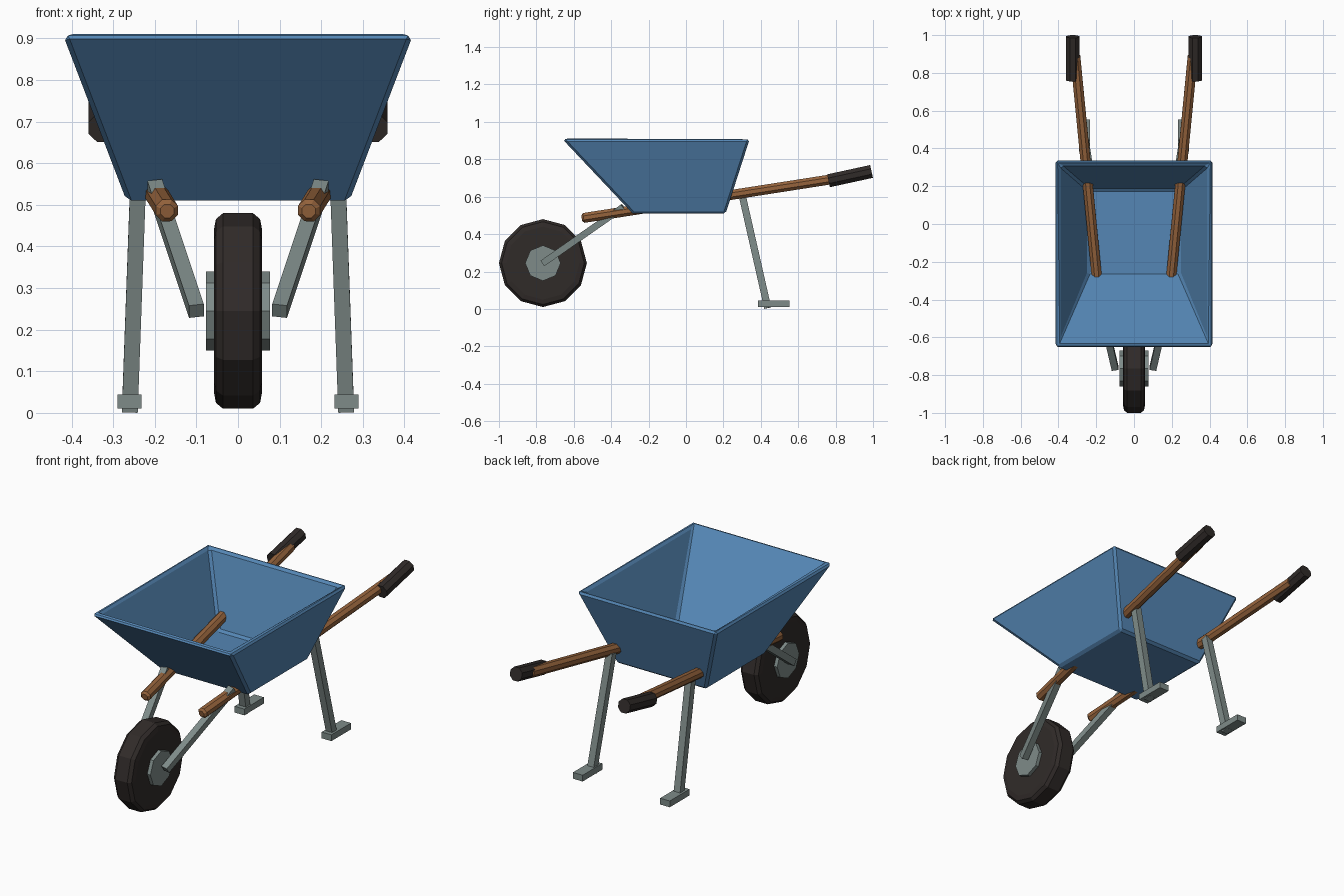
import bpy, bmesh
from math import pi, cos, sin
from mathutils import Vector, Matrix

if "Cube" in bpy.data.objects:
    bpy.data.objects.remove(bpy.data.objects["Cube"])


def material(name, rgb):
    m = bpy.data.materials.new(name)
    m.diffuse_color = (*rgb, 1)
    m.use_nodes = True
    m.node_tree.nodes["Principled BSDF"].inputs["Base Color"].default_value = m.diffuse_color
    return m


BLUE = material("blue paint", (0.09, 0.24, 0.46))
WOOD = material("wood", (0.30, 0.125, 0.045))
RUBBER = material("rubber", (0.03, 0.024, 0.022))
METAL = material("metal", (0.21, 0.26, 0.25))


def make(name, bm, mat, bevel=0.0):
    bmesh.ops.recalc_face_normals(bm, faces=bm.faces)
    me = bpy.data.meshes.new(name)
    bm.to_mesh(me)
    bm.free()
    ob = bpy.data.objects.new(name, me)
    bpy.context.collection.objects.link(ob)
    me.materials.append(mat)
    if bevel:
        b = ob.modifiers.new("bevel", 'BEVEL')
        b.width = bevel
        b.segments = 1
        b.limit_method = 'ANGLE'
        b.angle_limit = pi / 3.4
    return ob


def bridge(bm, rings):
    for a, b in zip(rings, rings[1:]):
        n = len(a)
        for i in range(n):
            bm.faces.new((a[i], a[(i + 1) % n], b[(i + 1) % n], b[i]))
    bm.faces.new(rings[0])
    bm.faces.new(rings[-1])


def bar(name, p, q, width, sides, mat, chamfer=0.0):
    """Prism from p to q, flat sides facing sideways and up."""
    p, q = Vector(p), Vector(q)
    d = (q - p).normalized()
    u = (Vector((1, 0, 0)) - d * d.x).normalized()
    v = d.cross(u)
    r = width / 2 / cos(pi / sides)
    stations = [(p, r), (q, r)]
    if chamfer:
        stations = [(p, r - chamfer), (p + d * chamfer, r),
                    (q - d * chamfer, r), (q, r - chamfer)]
    bm = bmesh.new()
    rings = []
    for c, rad in stations:
        angles = [2 * pi * (i + 0.5) / sides for i in range(sides)]
        rings.append([bm.verts.new(c + u * rad * cos(a) + v * rad * sin(a)) for a in angles])
    bridge(bm, rings)
    return make(name, bm, mat)


def lathe_x(name, profile, sides, centre, mat):
    """Solid turned round the x axis; profile is (x, radius)."""
    bm = bmesh.new()
    rings = []
    for x, r in profile:
        rings.append([bm.verts.new((centre[0] + x,
                                    centre[1] + r * cos(2 * pi * i / sides),
                                    centre[2] + r * sin(2 * pi * i / sides)))
                      for i in range(sides)])
    bridge(bm, rings)
    return make(name, bm, mat)


# Tray: tapered open box with wall thickness (half width, front y, back y, z)
bm = bmesh.new()
rings = []
for w, y0, y1, z in ((0.268, -0.285, 0.212, 0.51), (0.42, -0.66, 0.34, 0.907),
                     (0.392, -0.625, 0.312, 0.907), (0.245, -0.265, 0.185, 0.54)):
    rings.append([bm.verts.new(c) for c in
                  ((-w, y0, z), (w, y0, z), (w, y1, z), (-w, y1, z))])
bridge(bm, rings)
make("tray", bm, BLUE, 0.012)

# Wheel and hub
axle = (0, -0.765, 0.245)
half = [(0.058, 0.195), (0.053, 0.221), (0.036, 0.235)]
lathe_x("tyre", [(-x, r) for x, r in half] + half[::-1], 12, axle, RUBBER)
lathe_x("hub", [(-0.077, 0.095), (0.077, 0.095)], 8, axle, METAL)

for s, side in ((-1, "left"), (1, "right")):
    # Wooden handles and rubber grips
    bar(side + "_handle", (s * 0.17, -0.556, 0.485), (s * 0.312, 0.90, 0.712),
        0.053, 8, WOOD, 0.011)
    bar(side + "_grip", (s * 0.324, 0.762, 0.685), (s * 0.324, 0.992, 0.735),
        0.07, 8, RUBBER)
    # Wheel fork
    bar(side + "_fork", (s * 0.10, -0.765, 0.245), (s * 0.20, -0.335, 0.545),
        0.036, 4, METAL)
    # Rear leg and foot
    bar(side + "_leg", (s * 0.26, 0.437, 0.005), (s * 0.238, 0.30, 0.61),
        0.038, 4, METAL)
    bar(side + "_foot", (s * 0.261, 0.385, 0.027), (s * 0.261, 0.553, 0.027),
        0.034, 4, METAL)
    foot = bpy.data.objects[side + "_foot"]
    foot.data.transform(Matrix.Translation((s * 0.261, 0, 0)) @ Matrix.Diagonal((1.7, 1, 1, 1))
                        @ Matrix.Translation((-s * 0.261, 0, 0)))
